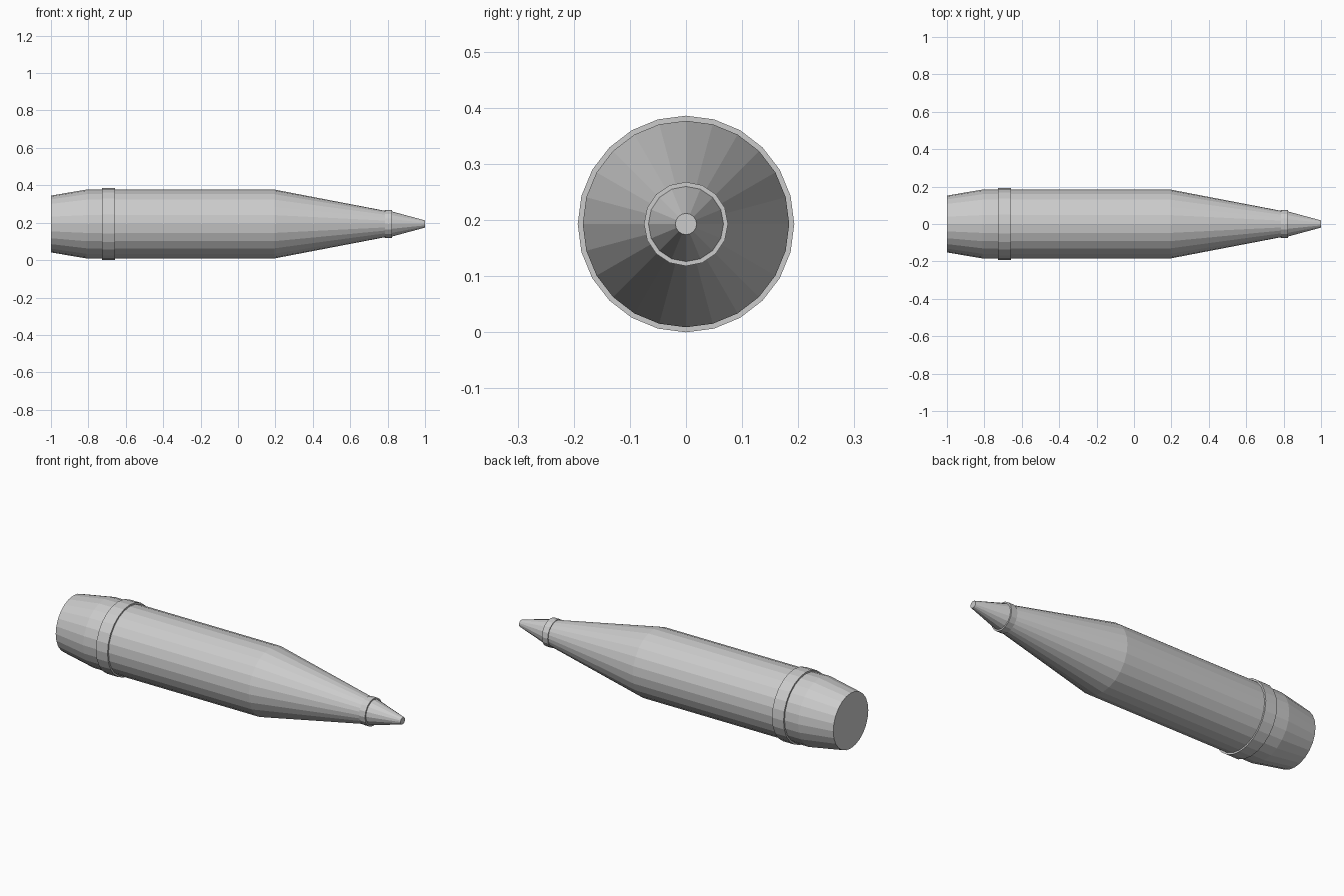
import bpy
from math import radians, pi

cube = bpy.data.objects.get("Cube")
if cube:
    bpy.data.objects.remove(cube, do_unlink=True)

AXIS_Z = 0.193

steel = bpy.data.materials.new("plain_steel_grey")
steel.use_nodes = True
GREY = (0.6, 0.6, 0.6, 1)
steel.diffuse_color = GREY
steel.node_tree.nodes["Principled BSDF"].inputs["Base Color"].default_value = GREY


def turned_part(name, profile, sides):
    """Lathe (x, radius) stations around the long axis, with flat end caps."""
    verts, faces = [], []
    from mathutils import Matrix, Vector
    for x, r in profile:
        for i in range(sides):
            spin = Matrix.Rotation(2 * pi * i / sides, 3, 'X')
            verts.append(spin @ Vector((x, 0, r)))
    for k in range(len(profile) - 1):
        a, b = k * sides, (k + 1) * sides
        for i in range(sides):
            j = (i + 1) % sides
            faces.append((a + i, b + i, b + j, a + j))
    last = (len(profile) - 1) * sides
    faces.append(tuple(range(sides)))
    faces.append(tuple(reversed(range(last, last + sides))))
    mesh = bpy.data.meshes.new(name)
    mesh.from_pydata(verts, [], faces)
    # Point every face outward
    import bmesh
    bm = bmesh.new()
    bm.from_mesh(mesh)
    bmesh.ops.recalc_face_normals(bm, faces=bm.faces)
    bm.to_mesh(mesh)
    bm.free()
    mesh.materials.append(steel)
    obj = bpy.data.objects.new(name, mesh)
    obj.location.z = AXIS_Z
    bpy.context.collection.objects.link(obj)
    return obj


# Tapered tail, straight body and long front cone
turned_part("shell_body", [(-1, 0.152), (-0.81, 0.184), (0.195, 0.184), (0.8, 0.068)], 24)
# Raised band near the tail
turned_part("driving_band", [(-0.727, 0.193), (-0.657, 0.193)], 24)
# Collar and blunt nose
turned_part("nose_collar", [(0.787, 0.075), (0.823, 0.075)], 16)
turned_part("nose_cone", [(0.81, 0.067), (0.823, 0.067), (1, 0.019)], 16)
